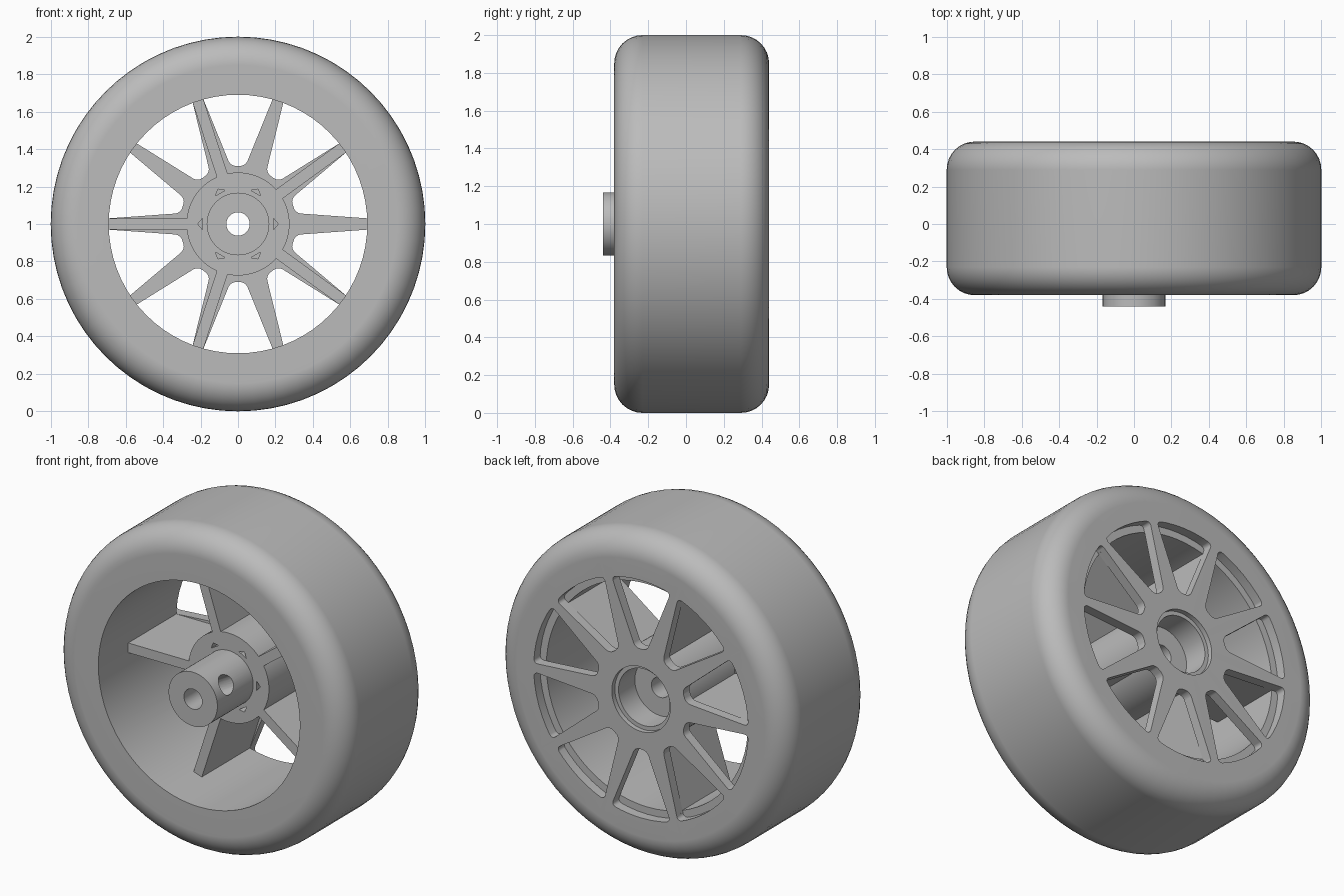
import bpy, bmesh
from math import sin, cos, radians, pi
from mathutils import Matrix, Vector

cube = bpy.data.objects.get("Cube")
if cube:
    bpy.data.objects.remove(cube, do_unlink=True)

grey = bpy.data.materials.new("plain grey")
grey.use_nodes = True
grey.diffuse_color = (0.5, 0.5, 0.5, 1)
grey.node_tree.nodes["Principled BSDF"].inputs["Base Color"].default_value = (0.5, 0.5, 0.5, 1)

CENTRE = Vector((0, 0, 1))       # axle runs along y through this point
FRONT, BACK = -0.38, 0.44        # tyre side walls
DISC = 0.38                      # front of the spoke disc
BOSS = -0.09                     # front of the hub boss and ribs


def finish(bm, name):
    bmesh.ops.recalc_face_normals(bm, faces=bm.faces)
    mesh = bpy.data.meshes.new(name)
    bm.to_mesh(mesh)
    bm.free()
    mesh.materials.append(grey)
    ob = bpy.data.objects.new(name, mesh)
    bpy.context.collection.objects.link(ob)
    return ob


def revolve(name, profile, steps=72):
    """Spin a closed (radius, y) profile around the axle."""
    bm = bmesh.new()
    rings = []
    for i in range(steps):
        t = 2 * pi * i / steps
        rings.append([bm.verts.new((r * cos(t), y, 1 + r * sin(t))) for r, y in profile])
    n = len(profile)
    for i in range(steps):
        a, b = rings[i], rings[(i + 1) % steps]
        for j in range(n):
            k = (j + 1) % n
            bm.faces.new((a[j], a[k], b[k], b[j]))
    return finish(bm, name)


def prism(bm, outline, y0, y1, angle):
    """Extrude an (along, across) outline along the axle, turned to an angle."""
    turn = Matrix.Rotation(-angle, 4, 'Y')
    ends = [[bm.verts.new(turn @ Vector((u, y, v)) + CENTRE) for u, v in outline]
            for y in (y0, y1)]
    bm.faces.new(ends[0])
    bm.faces.new(ends[1])
    n = len(outline)
    for i in range(n):
        j = (i + 1) % n
        bm.faces.new((ends[0][i], ends[0][j], ends[1][j], ends[1][i]))
    return ends


def cut(target, bm, name):
    cutter = finish(bm, name)
    cutter.hide_render = True
    mod = target.modifiers.new(name, 'BOOLEAN')
    mod.operation = 'DIFFERENCE'
    mod.solver = 'EXACT'
    mod.object = cutter
    bpy.context.view_layer.objects.active = target
    bpy.ops.object.modifier_apply(modifier=name)
    bpy.data.objects.remove(cutter, do_unlink=True)


def fillet(y, start, radius=0.15, steps=8):
    inward = radius if y < 0 else -radius
    return [(1 - radius + radius * cos(a), y + inward - (inward * sin(a)))
            for a in (radians(start + (90 if start == 0 else -90) * i / steps)
                      for i in range(steps + 1))]


# Wheel body: tyre, rim, spoke disc and stepped hub in one turned profile
profile = [(0.69, DISC), (0.69, FRONT)]
profile += fillet(FRONT, 90) + fillet(BACK, 0)
profile += [(0.2, BACK), (0.2, 0.41), (0.175, 0.41), (0.175, 0.25),
            (0.062, 0.25), (0.062, -0.44), (0.167, -0.44),
            (0.167, BOSS), (0.275, BOSS), (0.275, DISC)]
wheel = revolve("wheel_body", profile)

# Ten rounded windows leave ten tapering spokes
half = radians(15.9)
outline = [(0.31, 0.04), (0.31, -0.04)]
outline += [(0.735 * cos(a), 0.735 * sin(a)) for a in (half * (i / 3 - 1) for i in range(7))]
bm = bmesh.new()
corners = []
for k in range(10):
    ends = prism(bm, outline, DISC - 0.04, BACK + 0.1, radians(18 + 36 * k))
    corners += [bm.edges.get((ends[0][i], ends[1][i])) for i in (0, 1, 2, -1)]
bmesh.ops.bevel(bm, geom=corners, offset=0.028, segments=4, profile=0.5, affect='EDGES')
# Keep the window cutters clear of the rim wall in front of the disc
for v in bm.verts:
    if v.co.y < DISC:
        v.co.y = DISC
cut(wheel, bm, "window_cutter")

# Six small triangular pockets around the barrel
bm = bmesh.new()
for k in range(6):
    prism(bm, [(0.215, 0), (0.19, 0.03), (0.19, -0.03)], BOSS - 0.05, BOSS + 0.08, k * pi / 3)
cut(wheel, bm, "pocket_cutter")

# Grub screw hole through one side of the barrel
bm = bmesh.new()
direction = Vector((cos(pi / 6), 0, sin(pi / 6)))
place = Matrix.Translation(CENTRE + direction * 0.15 + Vector((0, -0.32, 0)))
bmesh.ops.create_cone(bm, cap_ends=True, segments=24, radius1=0.06, radius2=0.06, depth=0.3,
                      matrix=place @ direction.to_track_quat('Z', 'Y').to_matrix().to_4x4())
cut(wheel, bm, "screw_cutter")

# Five deep ribs in front of every other spoke
parts = [wheel]
for k in range(5):
    bm = bmesh.new()
    prism(bm, [(0.26, -0.03), (0.70, -0.03), (0.70, 0.03), (0.26, 0.03)],
          BOSS, DISC + 0.02, radians(36 + 72 * k))
    parts.append(finish(bm, f"rib_{k + 1}"))

for ob in parts:
    bpy.ops.object.select_all(action='DESELECT')
    ob.select_set(True)
    bpy.context.view_layer.objects.active = ob
    bpy.ops.object.shade_smooth_by_angle(angle=radians(30))
    weighted = ob.modifiers.new("even shading", 'WEIGHTED_NORMAL')
    weighted.keep_sharp = True
